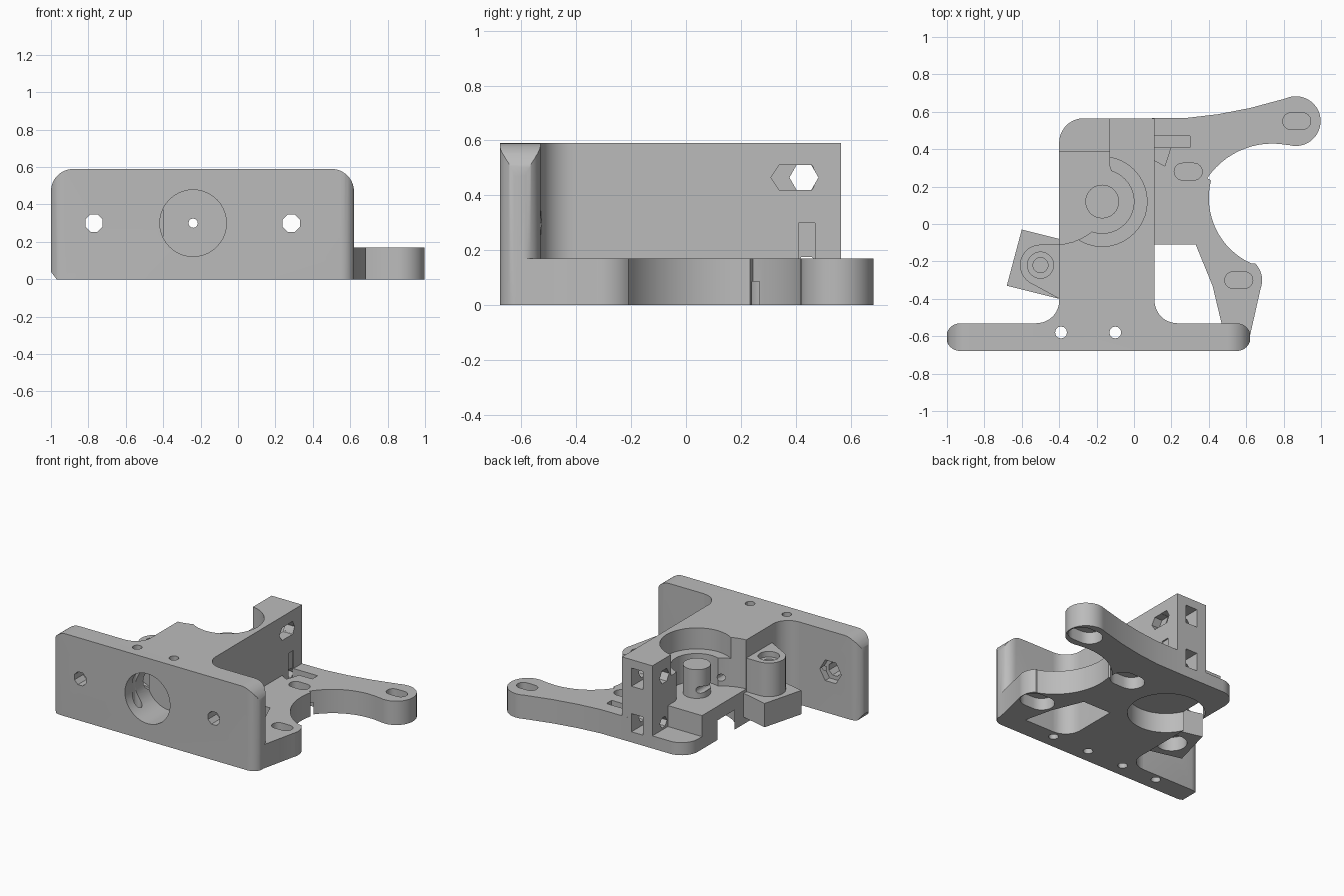
import bpy, bmesh
from math import cos, sin, radians, pi
from mathutils import Matrix, Vector

cube = bpy.data.objects.get("Cube")
if cube:
    bpy.data.objects.remove(cube, do_unlink=True)

grey = bpy.data.materials.new("plain grey")
grey.use_nodes = True
grey.diffuse_color = (0.5, 0.5, 0.5, 1)
grey.node_tree.nodes["Principled BSDF"].inputs["Base Color"].default_value = (0.5, 0.5, 0.5, 1)


def arc(cx, cy, r, a0, a1, n=12):
    angles = [radians(a0 + (a1 - a0) * i / n) for i in range(n + 1)]
    return [(cx + r * cos(a), cy + r * sin(a)) for a in angles]


def prism(name, outline, low, high, axis="z"):
    """Extrude an outline along z (x, y), y (x, z) or x (y, z)."""
    place = {"z": lambda a, b, h: (a, b, h),
             "y": lambda a, b, h: (a, h, b),
             "x": lambda a, b, h: (h, a, b)}[axis]
    bm = bmesh.new()
    face = bm.faces.new([bm.verts.new(place(a, b, low)) for a, b in outline])
    top = bmesh.ops.extrude_face_region(bm, geom=[face])["geom"]
    shift = Vector(place(0, 0, high - low))
    bmesh.ops.translate(bm, verts=[v for v in top if isinstance(v, bmesh.types.BMVert)], vec=shift)
    bmesh.ops.recalc_face_normals(bm, faces=bm.faces)
    mesh = bpy.data.meshes.new(name)
    bm.to_mesh(mesh)
    bm.free()
    mesh.materials.append(grey)
    ob = bpy.data.objects.new(name, mesh)
    bpy.context.collection.objects.link(ob)
    return ob


def disc(a, b, r, low, high, axis="z", sides=40, turn=0):
    return prism("round_tool", arc(a, b, r, turn, turn + 360, sides)[:-1], low, high, axis)


def box(x0, x1, y0, y1, z0, z1):
    return prism("box_tool", [(x0, y0), (x1, y0), (x1, y1), (x0, y1)], z0, z1)


def slot(x, y, half, r, low, high):
    return prism("slot_tool", arc(x + half, y, r, -90, 90) + arc(x - half, y, r, 90, 270), low, high)


def combine(target, tool, operation):
    tool.hide_render = True
    mod = target.modifiers.new("combine", "BOOLEAN")
    mod.operation, mod.solver, mod.object = operation, "EXACT", tool
    bpy.context.view_layer.objects.active = target
    bpy.ops.object.modifier_apply(modifier=mod.name)
    bpy.data.objects.remove(tool, do_unlink=True)


def cut(target, *tools):
    for tool in tools:
        combine(target, tool, "DIFFERENCE")


# Central body, with fillets where it meets the front plate
body = prism("carriage_body",
             [(0.11, 0.565)] + arc(-0.27, 0.435, 0.13, 90, 180)
             + arc(-0.52, -0.41, 0.12, 0, -90) + [(-0.52, -0.6), (0.23, -0.6)]
             + arc(0.23, -0.41, 0.12, 270, 180), 0, 0.59)

# Front plate: rounded ends and rounded upper corners
plate = prism("front_plate",
              arc(-0.93, -0.605, 0.074, 90, 270) + arc(0.55, -0.605, 0.074, -90, 90), 0, 0.59)
combine(plate, prism("plate_profile",
                     [(-0.97, 0), (0.62, 0)] + arc(0.5, 0.47, 0.12, 0, 90)
                     + arc(-0.88, 0.47, 0.12, 90, 180) + [(-1, 0.04)], -0.8, -0.4, "y"), "INTERSECT")

# Thin mounting arm with two rounded lugs and an open window
arm = prism("mounting_arm",
            [(0.05, 0.565), (0.28, 0.567), (0.45, 0.587), (0.62, 0.62)]
            + arc(0.865, 0.55, 0.133, 115, -105, 24) + arc(0.74, 0.01, 0.42, 85, 146)
            + arc(0.785, 0.14, 0.385, 166, 246, 16) + arc(0.56, -0.3, 0.125, 46, -20)
            + [(0.615, -0.62), (0.05, -0.62)], 0, 0.17)
cut(arm, prism("window", [(0.08, -0.11), (0.33, -0.11), (0.42, -0.33), (0.47, -0.54),
                          (0.08, -0.54)], -0.1, 0.3))

# Gear chamber and stepped shelves on the open side
cut(body,
    box(-0.6, -0.13, 0.39, 0.8, 0.09, 0.8),
    box(-0.6, -0.13, 0.1, 0.395, 0.24, 0.8),
    disc(-0.42, 0.2, 0.31, 0.24, 0.8),
    disc(-0.17, 0.12, 0.17, 0.24, 0.8),
    disc(-0.17, 0.12, 0.24, 0.44, 0.8))
# The wide chamber must leave the rear column whole
combine(body, box(-0.13, 0.11, 0.365, 0.565, 0.2, 0.59), "UNION")

# Hinge block and boss, and the post in the chamber
hinge_block = prism("hinge_block", [(-0.6, -0.03), (-0.68, -0.33), (-0.38, -0.405),
                                    (-0.38, -0.085)], 0.05, 0.22)
hinge_boss = prism("hinge_boss", arc(-0.5, -0.22, 0.11, 90, 240)
                   + [(-0.38, -0.41), (-0.38, -0.11)], 0.2, 0.46)
post = disc(-0.17, 0.12, 0.09, 0.2, 0.445)
for part in (plate, arm, hinge_block, hinge_boss, post):
    combine(body, part, "UNION")

# Large front bore, fine feed hole and motor recess underneath
cut(body,
    disc(-0.24, 0.3, 0.178, -0.8, -0.43, "y"),
    disc(-0.24, 0.3, 0.025, -0.8, 0.8, "y", 12),
    disc(-0.17, 0.12, 0.25, -0.1, 0.14))

# Hinge holes
cut(body,
    disc(-0.5, -0.22, 0.07, 0.42, 0.6),
    disc(-0.5, -0.22, 0.04, 0.34, 0.6),
    disc(-0.5, -0.22, 0.1, -0.1, 0.15))

# Front plate screw holes with nut traps behind
for x in (-0.77, 0.285):
    cut(body, disc(x, 0.3, 0.05, -0.8, -0.4, "y", 8, 22.5),
        disc(x, 0.3, 0.085, -0.58, -0.46, "y", 6))

# Vertical holes along the plate; only the middle pair run right through
for x, top in ((-0.67, 0.3), (-0.39, 0.8), (-0.1, 0.8), (0.19, 0.25)):
    cut(body, disc(x, -0.58, 0.032, -0.1, top, "z", 12))

# Lug slots, wider below, with a thin web between
for x, y in ((0.87, 0.55), (0.29, 0.28), (0.56, -0.3)):
    cut(body, slot(x, y, 0.03, 0.045, 0.1, 0.3), slot(x, y, 0.035, 0.085, -0.1, 0.085))

# Rear column: square pockets crossed by hexagonal holes
for z in (0.465, 0.14):
    cut(body, box(-0.055, 0.035, 0.35, 0.7, z - 0.065, z + 0.065))
cut(body, disc(0.43, 0.465, 0.053, -0.3, 0.3, "x", 6),
    prism("hex_trap", [(0.31, 0.465), (0.34, 0.42), (0.46, 0.42), (0.48, 0.465),
                       (0.46, 0.51), (0.34, 0.51)], 0.05, 0.3, "x"),
    disc(0.44, 0.14, 0.04, -0.2, 0.1, "x", 6),
    box(0.1, 0.3, 0.41, 0.47, 0.09, 0.3),
    prism("trap_corner", [(0.11, 0.42), (0.2, 0.42), (0.165, 0.31), (0.11, 0.34)], 0.1, 0.3))

bpy.ops.object.select_all(action="DESELECT")
body.select_set(True)
bpy.context.view_layer.objects.active = body
bpy.ops.object.shade_smooth_by_angle(angle=radians(30))
